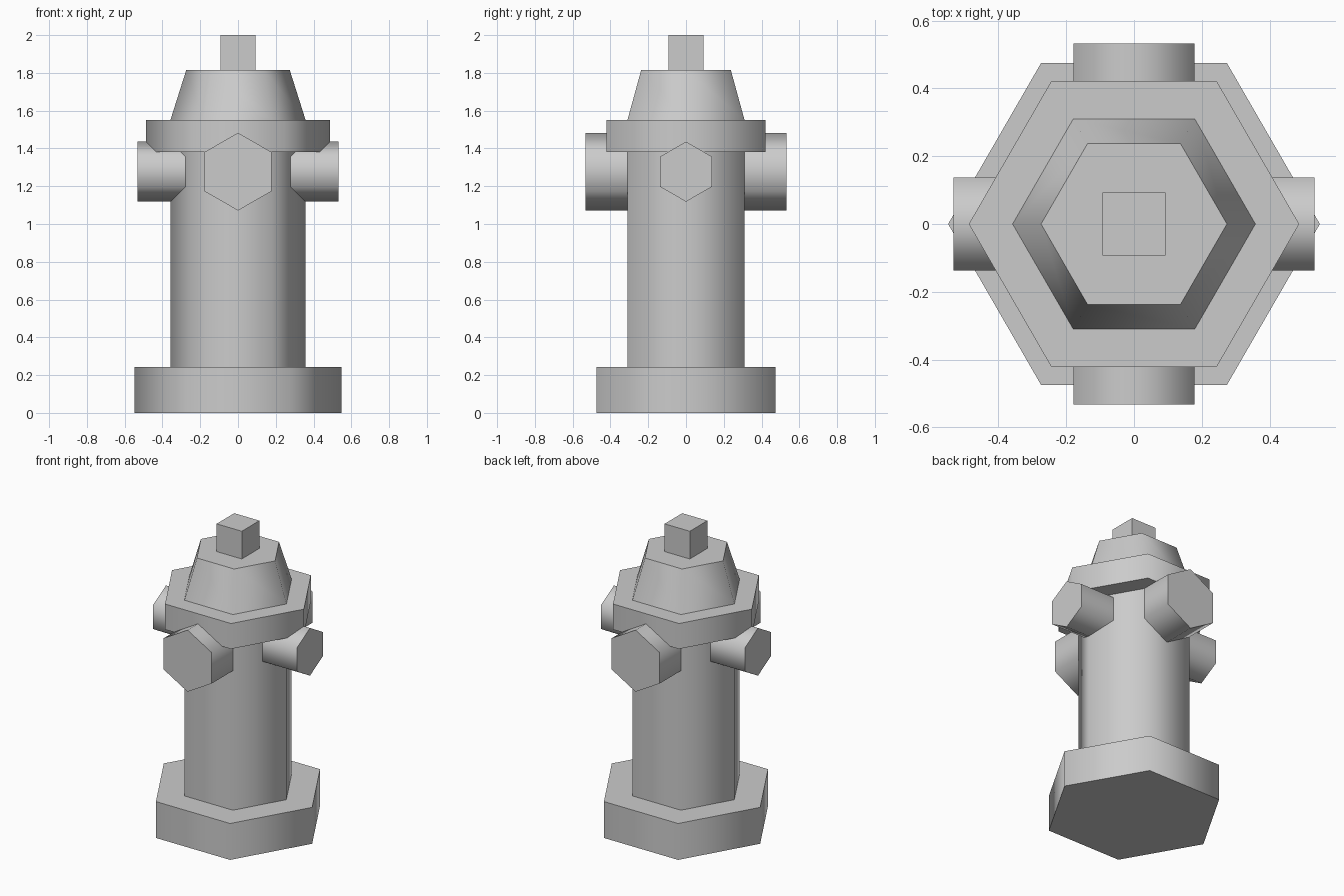
import bpy
from math import radians

if "Cube" in bpy.data.objects:
    bpy.data.objects.remove(bpy.data.objects["Cube"])


def hex_part(name, r1, r2, depth, loc, rot):
    """Six-sided prism or frustum with smooth sides and sharp cap rims."""
    bpy.ops.mesh.primitive_cone_add(vertices=6, radius1=r1, radius2=r2,
                                    depth=depth, location=loc,
                                    rotation=[radians(a) for a in rot])
    ob = bpy.context.object
    ob.name = name
    bpy.ops.object.transform_apply(location=False, rotation=True, scale=True)
    bpy.ops.object.shade_smooth_by_angle(angle=radians(65))
    return ob


# Upright stack: name, bottom radius, top radius, bottom z, top z
for name, r1, r2, z0, z1 in [
    ("base", 0.548, 0.548, 0.0, 0.243),
    ("barrel", 0.357, 0.357, 0.243, 1.38),
    ("flange", 0.487, 0.487, 1.38, 1.55),
    ("bonnet", 0.358, 0.274, 1.55, 1.815),
]:
    hex_part(name, r1, r2, z1 - z0, (0, 0, (z0 + z1) / 2), (0, 0, 30))

# Outlets: large ones front and back, small ones at the sides
INNER, OUTER, HEIGHT = 0.22, 0.532, 1.277
mid, length = (INNER + OUTER) / 2, OUTER - INNER
for s, fb, lr in [(-1, "front", "left"), (1, "back", "right")]:
    hex_part(fb + "_outlet", 0.206, 0.206, length, (0, s * mid, HEIGHT), (90, 0, 0))
    hex_part(lr + "_outlet", 0.159, 0.159, length, (s * mid, 0, HEIGHT), (90, 0, 90))

# Square operating nut on top
bpy.ops.mesh.primitive_cube_add(size=1, location=(0, 0, 1.9075))
nut = bpy.context.object
nut.name = "top_nut"
nut.scale = (0.186, 0.186, 0.185)
bpy.ops.object.transform_apply(location=False, rotation=False, scale=True)
